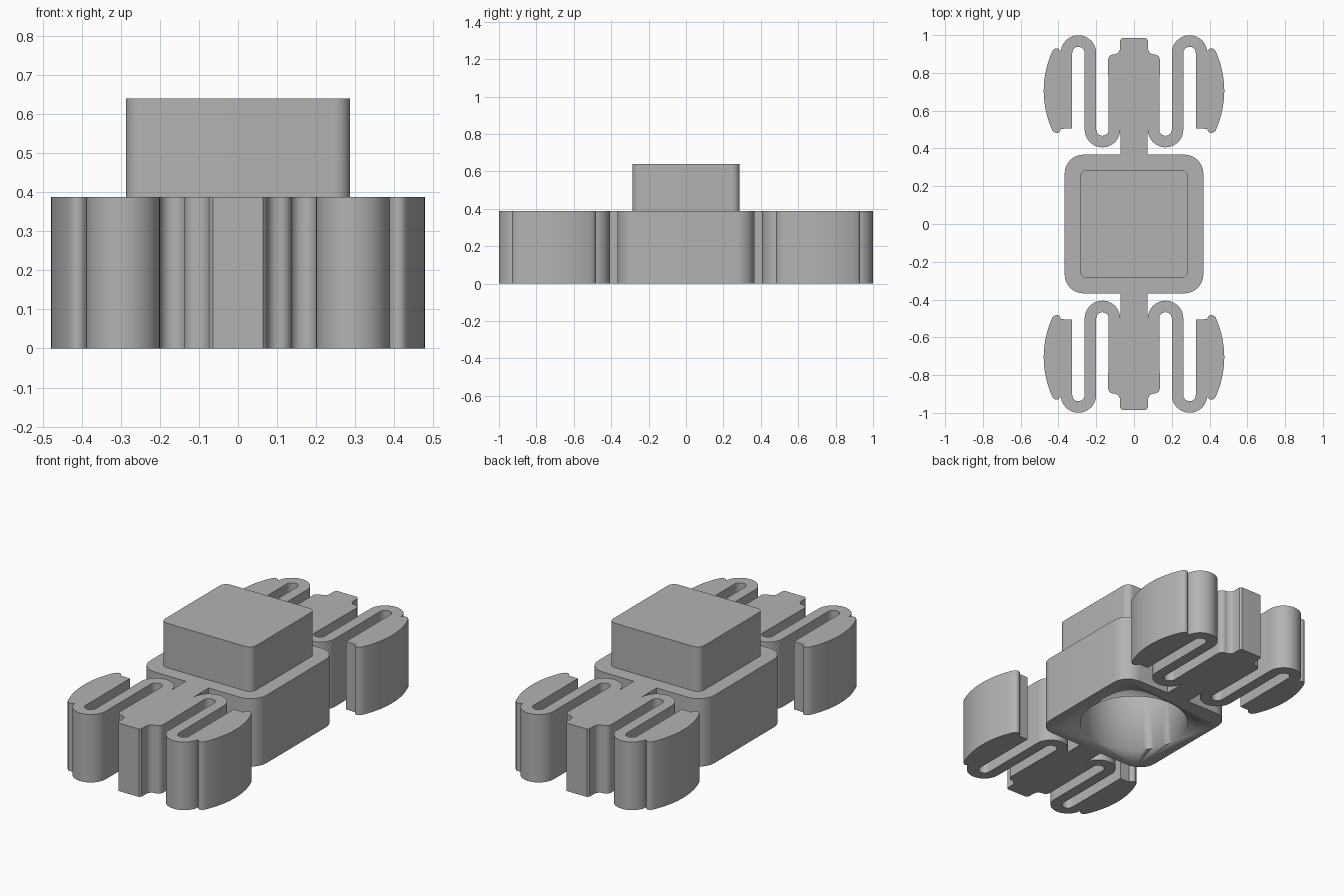
import bpy, bmesh
from math import radians, cos, sin, asin, degrees

if "Cube" in bpy.data.objects:
    bpy.data.objects.remove(bpy.data.objects["Cube"])

BASE_H, TOTAL_H = 0.387, 0.64

grey = bpy.data.materials.new("plain grey")
grey.diffuse_color = (0.45, 0.45, 0.45, 1)
grey.use_nodes = True
grey.node_tree.nodes["Principled BSDF"].inputs["Base Color"].default_value = grey.diffuse_color


def arc(cx, cy, r, a0, a1, n=16):
    """Points on an arc, angles in degrees."""
    return [(cx + r * cos(radians(a0 + (a1 - a0) * i / n)),
             cy + r * sin(radians(a0 + (a1 - a0) * i / n))) for i in range(n + 1)]


def rounded_square(half, r):
    c = half - r
    return (arc(c, c, r, 0, 90, 10) + arc(-c, c, r, 90, 180, 10)
            + arc(-c, -c, r, 180, 270, 10) + arc(c, -c, r, 270, 360, 10))


def prism(name, outline, z0, z1):
    """Extrude a flat outline between two heights."""
    bm = bmesh.new()
    face = bm.faces.new([bm.verts.new((x, y, z0)) for x, y in outline])
    ext = bmesh.ops.extrude_face_region(bm, geom=[face])
    for v in ext["geom"]:
        if isinstance(v, bmesh.types.BMVert):
            v.co.z = z1
    bmesh.ops.recalc_face_normals(bm, faces=bm.faces)
    bmesh.ops.triangulate(bm, faces=[f for f in bm.faces if len(f.verts) > 4],
                          ngon_method='EAR_CLIP')
    mesh = bpy.data.meshes.new(name)
    bm.to_mesh(mesh)
    bm.free()
    mesh.materials.append(grey)
    obj = bpy.data.objects.new(name, mesh)
    bpy.context.collection.objects.link(obj)
    bpy.ops.object.select_all(action='DESELECT')
    obj.select_set(True)
    bpy.context.view_layer.objects.active = obj
    bpy.ops.object.shade_smooth_by_angle(angle=radians(30))
    return obj


# Central body with a round socket in its underside
body = prism("body", rounded_square(0.367, 0.1), 0, BASE_H)
cutter = prism("socket_cutter", arc(0, 0, 0.29, 0, 360, 64)[:-1], -0.1, 0.365)
cutter.hide_render = True
cutter.hide_viewport = True
cut = body.modifiers.new("socket", 'BOOLEAN')
cut.operation = 'DIFFERENCE'
cut.solver = 'EXACT'
cut.object = cutter

# Square block on top
prism("top_block", rounded_square(0.287, 0.04), BASE_H, TOTAL_H)

# Spring clip: half outline from the neck, round the spring loops, to the tip
R_OUT, R_IN = 0.094, 0.033      # outer and inner radius of the loops
LOW, HIGH = (0.167, 0.5), (0.294, 0.905)   # loop centres
GRIP_R = 0.505
bow = degrees(asin(0.21 / GRIP_R))
half = [(0.072, 0.35), (0.072, 0.497)]
half += arc(*LOW, R_OUT, 181, 360, 24)                     # lower loop, outside
half += arc(*HIGH, R_IN, 180, 0, 16)                       # upper slot end
half += [(0.327, 0.505)]
half += arc(0.41, 0.504, 0.022, 180, 325, 10)              # grip heel
half += arc(0.478 - GRIP_R, 0.705, GRIP_R, -bow, bow, 20)  # curved grip
half += arc(0.410, 0.908, 0.022, 35, 140, 8)               # grip tip
half += arc(*HIGH, R_OUT, 6, 180, 24)                      # upper loop, outside
half += arc(*LOW, R_IN, 0, -180, 16)                       # lower slot end
half += arc(0.107, 0.868, 0.03, 0, 90, 8)                  # centre tongue shoulder
half += arc(0.107, 0.931, 0.033, 270, 180, 8)
half += [(0.074, 0.972), (0.064, 0.984)]
outline = half + [(-x, y) for x, y in reversed(half)]

for name, s in (("back_clip", 1), ("front_clip", -1)):
    prism(name, [(x, y * s) for x, y in outline], 0, BASE_H)
